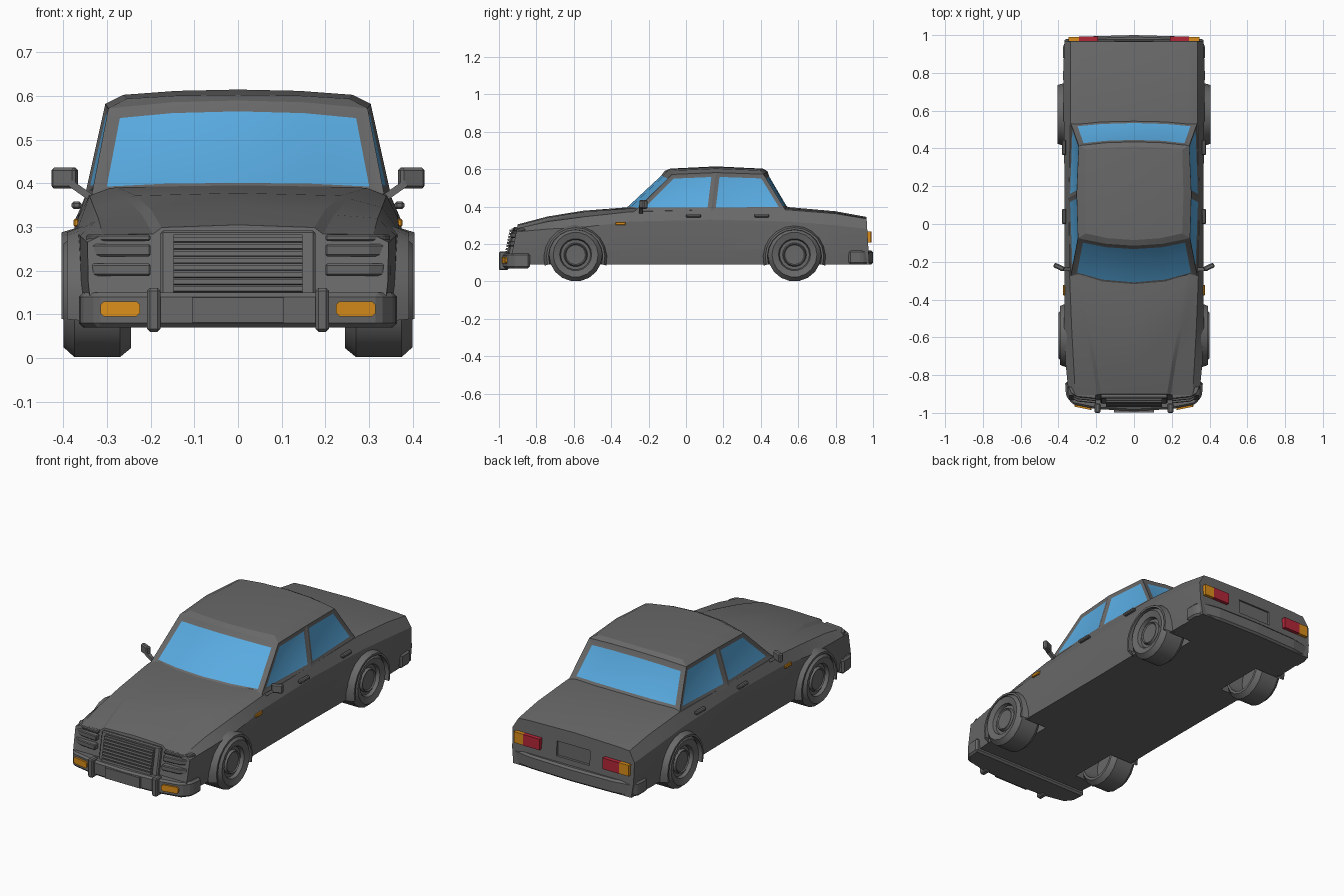
import bpy, bmesh, math
from mathutils import Matrix, Vector

cube = bpy.data.objects.get("Cube")
if cube:
    bpy.data.objects.remove(cube)


def material(name, rgb):
    m = bpy.data.materials.new(name)
    m.use_nodes = True
    m.diffuse_color = (*rgb, 1)
    m.node_tree.nodes["Principled BSDF"].inputs["Base Color"].default_value = (*rgb, 1)
    return m


GREY = material("dark grey paint", (0.14, 0.14, 0.14))
GLASS = material("blue glass", (0.10, 0.41, 0.76))
AMBER = material("amber lamp", (0.70, 0.27, 0.01))
RED = material("red lamp", (0.45, 0.02, 0.04))


def finish(name, bm, mats, mirror=False, bevel=0, smooth=None):
    bmesh.ops.recalc_face_normals(bm, faces=bm.faces)
    me = bpy.data.meshes.new(name)
    bm.to_mesh(me)
    bm.free()
    ob = bpy.data.objects.new(name, me)
    bpy.context.collection.objects.link(ob)
    for m in mats:
        me.materials.append(m)
    if bevel:
        mod = ob.modifiers.new("bevel", 'BEVEL')
        mod.width = bevel
        mod.segments = 1
    if mirror:
        ob.modifiers.new("mirror", 'MIRROR')
    if smooth:
        bpy.ops.object.select_all(action='DESELECT')
        ob.select_set(True)
        bpy.context.view_layer.objects.active = ob
        bpy.ops.object.shade_smooth_by_angle(angle=math.radians(smooth))
    return ob


def add_box(bm, centre, size, rot=(0, 0, 0)):
    mat = Matrix.Translation(centre)
    for angle, axis in zip(rot, 'XYZ'):
        mat = mat @ Matrix.Rotation(angle, 4, axis)
    bmesh.ops.create_cube(bm, size=1, matrix=mat @ Matrix.Diagonal((*size, 1)))


def box(name, centre, size, mat=GREY, mirror=False, rot=(0, 0, 0), bevel=0):
    bm = bmesh.new()
    add_box(bm, centre, size, rot)
    return finish(name, bm, [mat], mirror, bevel)


def prism(name, plan, z0, z1, mat=GREY, mirror=False, bevel=0):
    bm = bmesh.new()
    face = bm.faces.new([bm.verts.new((x, y, z0)) for x, y in plan])
    out = bmesh.ops.extrude_face_region(bm, geom=[face], use_keep_orig=True)
    verts = [v for v in out["geom"] if isinstance(v, bmesh.types.BMVert)]
    bmesh.ops.translate(bm, verts=verts, vec=(0, 0, z1 - z0))
    return finish(name, bm, [mat], mirror, bevel)


def skin(bm, rings, closed=True):
    n = len(rings[0])
    for a, b in zip(rings, rings[1:]):
        for i in range(n if closed else n - 1):
            j = (i + 1) % n
            bm.faces.new((a[i], a[j], b[j], b[i]))


def lathe(name, profile, y, z, start, end, steps, smooth=30):
    # profile of (radius, x) turned about an axis along x
    bm = bmesh.new()
    rings = []
    for i in range(steps + 1):
        a = math.radians(start + (end - start) * i / steps)
        rings.append([bm.verts.new((x, y + r * math.cos(a), z + r * math.sin(a)))
                      for r, x in profile])
    skin(bm, rings, False)
    bmesh.ops.remove_doubles(bm, verts=bm.verts, dist=0.0002)
    return finish(name, bm, [GREY], True, 0, smooth)


def mirrored(half):
    return half + [(-x, y) for x, y in reversed(half) if x > 0]


# lower body: y, centre z, crease x, crease drop, shoulder x z, widest x z
stations = [
    (-0.90, .305, .175, .014, .31, .283, .345, .265),
    (-0.74, .347, .20, .012, .32, .32, .362, .28),
    (-0.55, .378, .235, .006, .33, .345, .37, .29),
    (-0.30, .397, .275, .001, .34, .372, .367, .32),
    (0.13, .39, .29, .001, .345, .383, .367, .33),
    (0.55, .397, .29, .001, .337, .382, .372, .32),
    (0.80, .375, .29, .001, .337, .362, .375, .30),
    (0.965, .345, .28, .001, .335, .335, .368, .28),
]
bm = bmesh.new()
rings = []
for y, zc, xc, drop, xs, zs, xw, zw in stations:
    half = [(0, zc), (xc, zc - .006), (xc + .02, zc - .007 - drop), (xs, zs),
            (xw, zw), (xw - .002, .17), (xw - .012, .09), (0, .09)]
    lean = .2 if y < -.85 else -.06 if y > .9 else 0
    rings.append([bm.verts.new((x, y - lean * (zc - z), z)) for x, z in mirrored(half)])
skin(bm, rings)
bm.faces.new(rings[0])
bm.faces.new(rings[-1])
body = finish("body", bm, [GREY], smooth=16)

# wheel wells and number plate recess cut from the body
bm = bmesh.new()
for side in (-1, 1):
    for y in (-.59, .58):
        mat = Matrix.Translation((side * .34, y, .14)) @ Matrix.Rotation(math.pi / 2, 4, 'Y')
        bmesh.ops.create_cone(bm, cap_ends=True, segments=20, radius1=.15, radius2=.15,
                              depth=.24, matrix=mat)
add_box(bm, (0, .98, .235), (.2, .04, .08))
cutter = finish("cutter", bm, [GREY])
cutter.hide_render = True
mod = body.modifiers.new("cuts", 'BOOLEAN')
mod.object = cutter
mod.solver = 'EXACT'
bpy.context.view_layer.objects.active = body
bpy.ops.object.modifier_apply(modifier=mod.name)
bpy.data.objects.remove(cutter)

# cabin: half rings at belt, window top and roof edge, windows inset
belt = [(0, -.335, .385), (.17, -.32, .383), (.335, -.275, .375), (.35, .135, .375),
        (.335, .535, .378), (.17, .55, .383), (0, .555, .385)]
head = [(0, -.115, .59), (.15, -.105, .586), (.297, -.075, .572), (.304, .16, .582),
        (.293, .415, .573), (.15, .43, .586), (0, .435, .59)]
edge = [(0, -.085, .603), (.14, -.075, .601), (.255, -.05, .594), (.262, .16, .603),
        (.255, .395, .594), (.14, .405, .601), (0, .41, .603)]
bm = bmesh.new()
rings = []
for half in (belt, head, edge):
    full = half + [(-x, y, z) for x, y, z in reversed(half[1:-1])]
    rings.append([bm.verts.new(p) for p in full])
skin(bm, rings)
bm.faces.ensure_lookup_table()
walls = list(bm.faces)[:12]
r = rings[2]
mid = [r[3]] + [bm.verts.new((x, .16, z)) for x, z in
                ((.14, .612), (0, .615), (-.14, .612))] + [r[9]]
for row in ([r[2], r[1], r[0], r[11], r[10]], [r[4], r[5], r[6], r[7], r[8]]):
    skin(bm, [row, mid], False)
bmesh.ops.recalc_face_normals(bm, faces=bm.faces)
if walls[2].normal.x < 0:
    bmesh.ops.reverse_faces(bm, faces=bm.faces)
windows = [([0, 1, 10, 11], .03), ([4, 5, 6, 7], .03),
           ([2], .022), ([3], .022), ([8], .022), ([9], .022)]
for ids, width in windows:
    faces = [walls[i] for i in ids]
    bmesh.ops.inset_region(bm, faces=faces, thickness=width, depth=-.006,
                           use_even_offset=True, use_boundary=True)
    for f in faces:
        f.material_index = 1
finish("cabin", bm, [GREY, GLASS], smooth=16)

# wheels, hollow behind the rim, and arch flares
tyre = [(0, .378), (.052, .38), (.058, .386), (.064, .372), (.08, .372), (.086, .39),
        (.12, .4), (.143, .375), (.143, .27), (.122, .245), (.108, .245), (.1, .33), (0, .33)]
for place, y, wide in (("front", -.59, .392), ("rear", .58, .404)):
    lathe(place + "_wheels", tyre, y, .143, 0, 360, 18)
    flare = [(.172, .35), (.156, wide), (.145, wide), (.14, .33)]
    lathe(place + "_arch_flares", flare, y, .132, -16, 196, 12)


# bumpers
def bumper(name, half, z0, z1):
    prism(name, mirrored(half), z0, z1, bevel=.01)


bumper("front_bumper", [(0, -.99), (.2, -.98), (.325, -.955), (.36, -.91), (.365, -.835),
                        (0, -.835)], .07, .15)
bumper("rear_bumper", [(0, 1.0), (.25, .993), (.355, .975), (.377, .94), (.377, .87),
                       (0, .87)], .09, .166)
box("overriders", (.193, -.975, .11), (.03, .05, .1), mirror=True, bevel=.006)
box("front_plate", (0, -.988, .11), (.21, .02, .058))
lamp = [(.225, .122), (.233, .13), (.307, .13), (.315, .122), (.315, .103),
        (.307, .095), (.233, .095), (.225, .103)]
bm = bmesh.new()
rings = [[bm.verts.new((x, y - .01 + .2 * (x - .225), z)) for x, z in lamp]
         for y in (-.975, -.94)]
skin(bm, rings)
for ring in rings:
    bm.faces.new(ring)
finish("front_indicators", bm, [AMBER], True)

# nose and grille
lean = -math.atan(.2)
box("nose_surround", (0, -.915, .2), (.355, .05, .18), rot=(lean, 0, 0), bevel=.006)
box("grille_panel", (0, -.921, .212), (.296, .05, .135), rot=(lean, 0, 0))
for i in range(8):
    z = .157 + i * .0162
    box("grille_slat", (0, -.948 + .2 * (z - .212), z), (.296, .016, .011),
        rot=(lean, 0, 0))

# headlamp louvres wrapping round the corners
for i, z in enumerate((.188, .233, .268)):
    f = .012 * i
    plan = [(.2, -.95 + f), (.3, -.94 + f), (.335, -.92 + f), (.35, -.86), (.2, -.86)]
    prism("headlamp_louvre", plan, z, z + (.028 if i < 2 else .015), mirror=True, bevel=.004)

# tail lamps
box("tail_lamps", (.24, .975, .238), (.1, .034, .06), RED, True)
box("rear_indicators", (.318, .972, .238), (.056, .036, .06), AMBER, True)

# side details
box("side_markers", (.371, -.35, .31), (.012, .055, .018), AMBER, True, bevel=.003)
for y in (.04, .405):
    box("door_handles", (.37, y, .35), (.022, .08, .018), mirror=True, bevel=.005)
box("mirrors", (.397, -.228, .412), (.06, .026, .048), mirror=True,
    rot=(0, 0, math.radians(25)), bevel=.006)
box("mirror_stalks", (.362, -.24, .385), (.055, .02, .016), mirror=True,
    rot=(0, math.radians(-35), 0))
